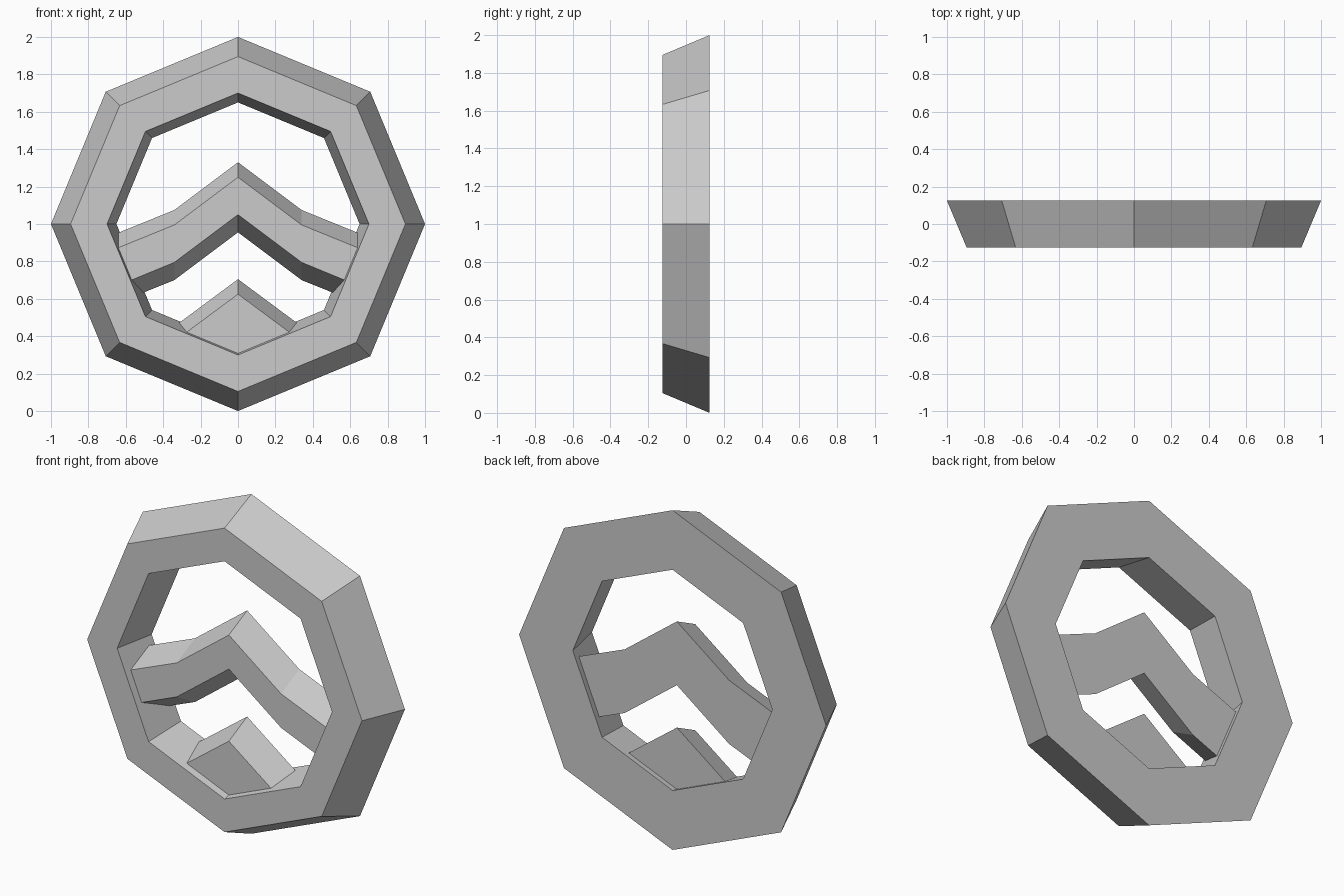
import bpy
import bmesh
from math import sin, cos, pi

cube = bpy.data.objects.get("Cube")
if cube:
    bpy.data.objects.remove(cube)

grey = bpy.data.materials.new("plain_grey")
grey.use_nodes = True
grey.diffuse_color = (0.6, 0.6, 0.6, 1)
grey.node_tree.nodes["Principled BSDF"].inputs["Base Color"].default_value = (0.6, 0.6, 0.6, 1)


def finish(name, bm):
    bmesh.ops.recalc_face_normals(bm, faces=bm.faces)
    mesh = bpy.data.meshes.new(name)
    bm.to_mesh(mesh)
    bm.free()
    mesh.materials.append(grey)
    bpy.context.collection.objects.link(bpy.data.objects.new(name, mesh))


def add_loop(bm, points, y):
    return [bm.verts.new((x, y, z)) for x, z in points]


def bridge(bm, a, b):
    n = len(a)
    for i in range(n):
        j = (i + 1) % n
        bm.faces.new((a[i], a[j], b[j], b[i]))


def octagon(radius):
    return [(radius * sin(i * pi / 4), 1 + radius * cos(i * pi / 4)) for i in range(8)]


def mirrored(half):
    # half outline runs from the top centre to the bottom centre on +x
    return half + [(-x, z) for x, z in reversed(half) if x > 0]


def tapered_plate(name, front_half, back_half, depth=0.085):
    bm = bmesh.new()
    front = add_loop(bm, mirrored(front_half), -depth)
    back = add_loop(bm, mirrored(back_half), depth)
    bridge(bm, front, back)
    bm.faces.new(front)
    bm.faces.new(back)
    finish(name, bm)


# Octagonal ring: sloped outer rim and slightly tapered opening
bm = bmesh.new()
loops = [add_loop(bm, octagon(r), y) for r, y in
         ((0.895, -0.125), (1.0, 0.125), (0.65, 0.125), (0.70, -0.125))]
for k in range(4):
    bridge(bm, loops[k], loops[(k + 1) % 4])
finish("octagonal_ring", bm)

# Bent chevron bar, its ends sunk into the ring
tapered_plate(
    "chevron_bar",
    [(0, 1.25), (0.34, 0.995), (0.68, 0.857), (0.68, 0.655), (0.34, 0.795), (0, 1.05)],
    [(0, 1.33), (0.34, 1.075), (0.68, 0.937), (0.68, 0.563), (0.34, 0.70), (0, 0.955)])

# Pointed block rising from the bottom of the ring
tapered_plate(
    "lower_peak",
    [(0, 0.625), (0.34, 0.373), (0, 0.22)],
    [(0, 0.705), (0.38, 0.423), (0, 0.25)])
